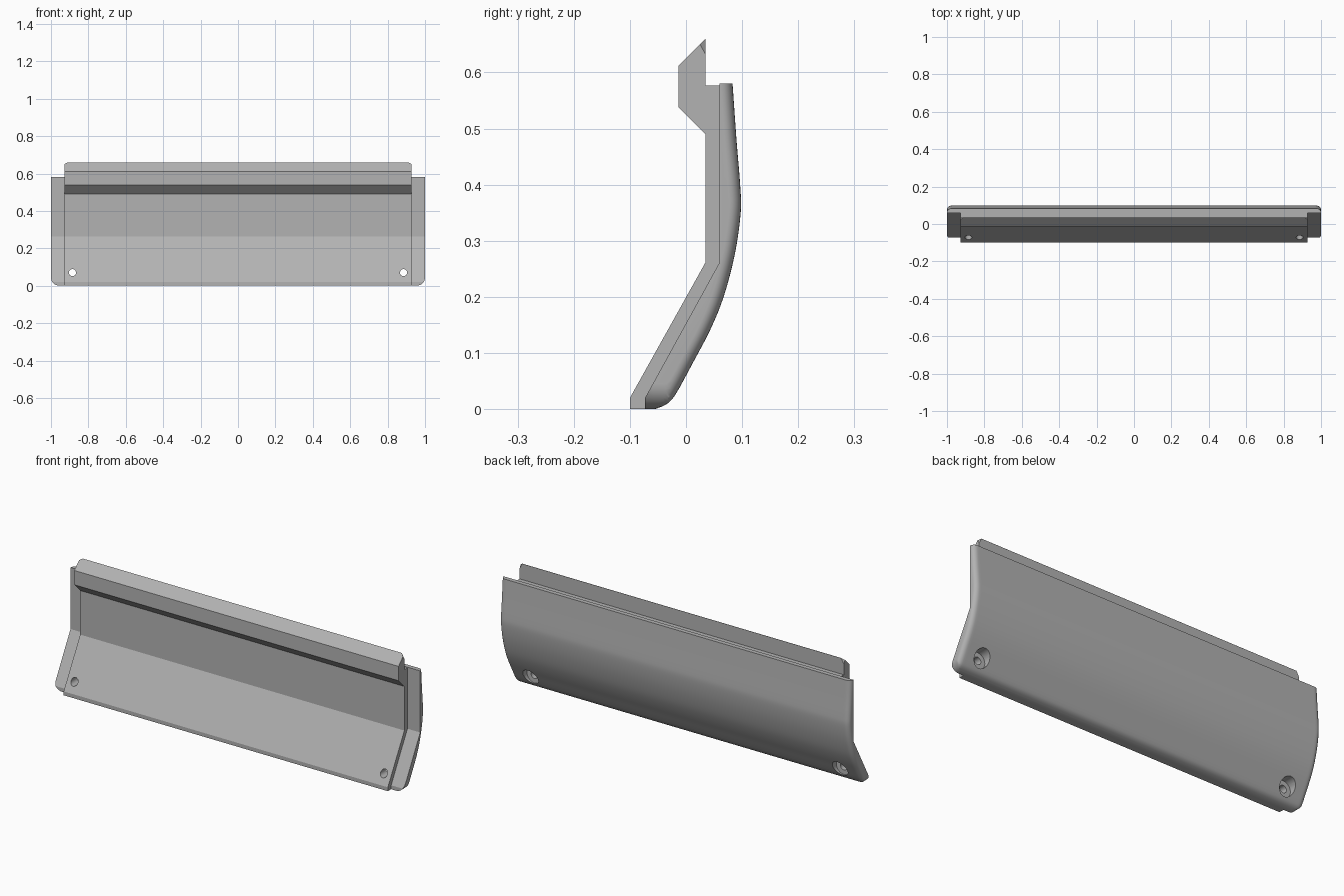
import bpy, bmesh, math
from mathutils import Vector

if "Cube" in bpy.data.objects:
    bpy.data.objects.remove(bpy.data.objects["Cube"])

grey = bpy.data.materials.new("grey")
grey.diffuse_color = (0.45, 0.45, 0.45, 1)
grey.use_nodes = True
grey.node_tree.nodes["Principled BSDF"].inputs["Base Color"].default_value = grey.diffuse_color


def loft(name, sections):
    """Skin a list of (x, [(y, z), ...]) sections and cap both ends."""
    bm = bmesh.new()
    rings = [[bm.verts.new((x, y, z)) for y, z in pts] for x, pts in sections]
    n = len(rings[0])
    for a, b in zip(rings, rings[1:]):
        for i in range(n):
            j = (i + 1) % n
            bm.faces.new((a[i], a[j], b[j], b[i]))
    bm.faces.new(rings[0])
    bm.faces.new(rings[-1][::-1])
    bmesh.ops.remove_doubles(bm, verts=bm.verts, dist=1e-5)
    bmesh.ops.recalc_face_normals(bm, faces=bm.faces)
    me = bpy.data.meshes.new(name)
    bm.to_mesh(me)
    bm.free()
    ob = bpy.data.objects.new(name, me)
    bpy.context.collection.objects.link(ob)
    me.materials.append(grey)
    return ob


def smooth_curve(p, steps):
    """Catmull-Rom samples through the points p."""
    p = [Vector(q) for q in p]
    p = [2 * p[0] - p[1]] + p + [2 * p[-1] - p[-2]]
    out = []
    for a, b, c, d in zip(p, p[1:], p[2:], p[3:]):
        for k in range(steps):
            t = k / steps
            out.append(0.5 * (2 * b + (c - a) * t + (2 * a - 5 * b + 4 * c - d) * t * t
                              + (3 * b - a - 3 * c + d) * t ** 3))
    return out + [p[-2]]


def front_y(z):
    return min(0.06, -0.073 + max(0, z - 0.02) * 0.133 / 0.242)


# Curved outer panel: rounded end edges and rounded lower corners
FRONT = [(-0.073, 0), (-0.073, 0.02), (0.06, 0.262), (0.06, 0.58)]
BACK = smooth_curve([(0.083, 0.58), (0.090, 0.48), (0.0965, 0.40), (0.0975, 0.35),
                     (0.087, 0.276), (0.067, 0.20), (0.043, 0.141), (0.013, 0.084),
                     (-0.017, 0.029), (-0.033, 0.010), (-0.055, 0.0)], 4)
FILLET, DEPTH, CORNER = 0.025, 0.021, 0.045


def panel_section(d):
    f = max(0, 1 - d / FILLET)
    inset = DEPTH * (1 - math.sqrt(1 - f * f))
    c = max(0, CORNER - d)
    low = CORNER - math.sqrt(CORNER ** 2 - c * c)
    pts = list(FRONT)
    for i, q in enumerate(BACK):
        t = BACK[min(i + 1, len(BACK) - 1)] - BACK[max(i - 1, 0)]
        inward = Vector((t.y, -t.x)).normalized()
        q = q + inward * inset
        if i == 0:
            q.y = 0.58
        pts.append((q.x, q.y))
    out = []
    for y, z in pts:
        z = max(z, low)
        out.append((max(y, front_y(z)), z))
    return out


dist = [FILLET * (1 - math.cos(math.radians(a))) for a in range(0, 91, 15)] + [0.035, CORNER]
ends = [(1 - d, panel_section(d)) for d in dist]
panel = loft("outer_panel", [(-x, s) for x, s in ends] + ends[::-1])

# Inner liner with the hooked top lip, tip clipped at both ends
def liner_section(tip):
    return ([(-0.1, 0), (-0.1, 0.02), (0.035, 0.262), (0.035, 0.49), (-0.013, 0.538),
             (-0.013, 0.612)] + tip +
            [(0.035, 0.577), (0.064, 0.577), (0.064, 0.262), (-0.068, 0.02), (-0.068, 0)])


clipped = liner_section([(0.025, 0.65), (0.035, 0.632)])
full = liner_section([(0.0345, 0.6595), (0.035, 0.659)])
liner = loft("inner_liner", [(-0.927, clipped), (-0.912, full), (0.912, full), (0.927, clipped)])


def boolean(target, tool, op):
    m = target.modifiers.new("cut", "BOOLEAN")
    m.operation, m.object, m.solver = op, tool, "EXACT"
    bpy.context.view_layer.objects.active = target
    bpy.ops.object.modifier_apply(modifier=m.name)
    bpy.data.objects.remove(tool)


def disc(r, z):
    return [(r * math.cos(k * math.pi / 12), z + r * math.sin(k * math.pi / 12)) for k in range(24)]


def bore(x, r, y0, y1):
    """Round cutter along y."""
    ob = loft("bore", [(y0, disc(r, 0)), (y1, disc(r, 0))])
    for v in ob.data.vertices:
        a, b, c = v.co
        v.co = (x + b, a, 0.07 + c)
    ob.data.flip_normals()
    return ob


boolean(panel, liner, "UNION")
# Screw holes with counterbores at the back
for x in (-0.885, 0.885):
    boolean(panel, bore(x, 0.019, -0.2, 0.2), "DIFFERENCE")
    boolean(panel, bore(x, 0.042, -0.025, 0.2), "DIFFERENCE")

panel.name = "cover_panel"
bpy.ops.object.select_all(action="DESELECT")
panel.select_set(True)
bpy.context.view_layer.objects.active = panel
bpy.ops.object.shade_smooth_by_angle(angle=math.radians(22))
